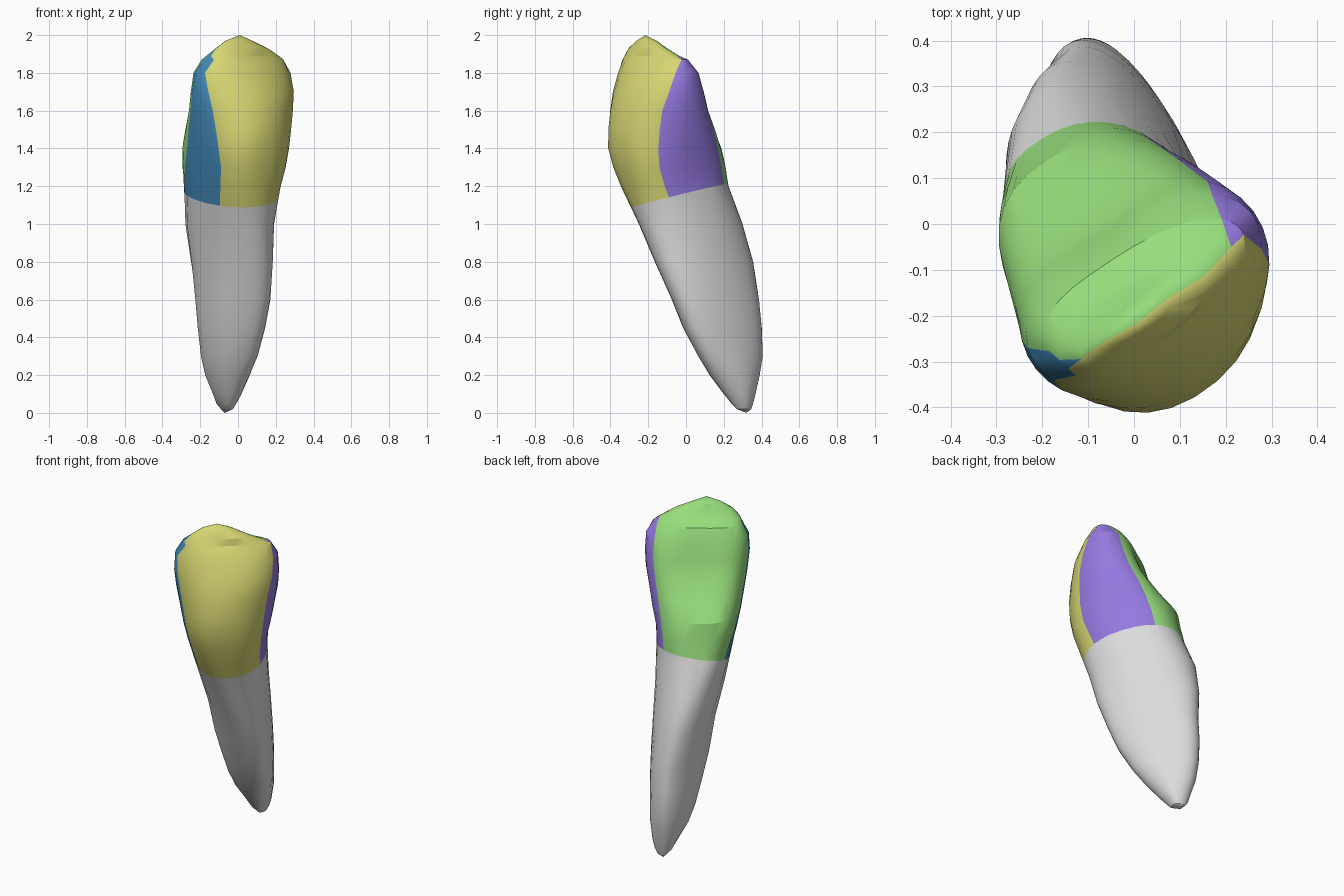
import bpy
import bmesh
from math import sin, cos, pi, radians, copysign
from mathutils import Vector

cube = bpy.data.objects.get("Cube")
if cube:
    bpy.data.objects.remove(cube)


def make_material(name, colour):
    mat = bpy.data.materials.new(name)
    mat.use_nodes = True
    rgba = (*colour, 1.0)
    mat.diffuse_color = rgba
    shader = next(n for n in mat.node_tree.nodes if n.type == 'BSDF_PRINCIPLED')
    shader.inputs["Base Color"].default_value = rgba
    return mat


def interpolate(keys, z):
    """Linear blend of the value rows in keys, a list of (height, values)."""
    if z <= keys[0][0]:
        return keys[0][1]
    for (z0, low), (z1, high) in zip(keys, keys[1:]):
        if z <= z1:
            t = (z - z0) / (z1 - z0)
            return [a + (b - a) * t for a, b in zip(low, high)]
    return keys[-1][1]


# Extent of the tooth at each height:
# z, x min, x max, y min, y max, then min and max along the turned axis
OUTLINE = [
    (.02, -.1, -.04, .27, .345, .105, .155),
    (.05, -.118, -.005, .24, .355, .07, .17),
    (.1, -.14, .025, .2, .368, .04, .183),
    (.2, -.167, .055, .125, .39, -.02, .196),
    (.3, -.182, .09, .065, .405, -.06, .198),
    (.45, -.2, .13, -.015, .4, -.1, .198),
    (.6, -.215, .16, -.075, .385, -.137, .193),
    (.8, -.243, .177, -.165, .355, -.17, .182),
    (1, -.278, .19, -.25, .3, -.221, .17),
    (1.2, -.295, .235, -.345, .225, -.265, .165),
    (1.3, -.3, .26, -.385, .21, -.288, .17),
    (1.4, -.302, .277, -.412, .187, -.31, .193),
    (1.5, -.287, .287, -.412, .165, -.327, .209),
    (1.6, -.267, .297, -.402, .13, -.344, .226),
    (1.7, -.252, .297, -.387, .105, -.355, .232),
    (1.8, -.237, .28, -.36, .07, -.349, .226),
    (1.87, -.19, .24, -.335, .01, -.31, .187),
    (1.89, -.165, .2, -.325, -.035, -.3, .148),
    (1.93, -.11, .15, -.305, -.1, -.26, .064),
    (1.97, -.05, .08, -.262, -.155, -.198, -.031),
]
ROOT_TIP = (-.07, .32, 0)
CUSP_TIP = (.01, -.215, 2)

# Squareness of the section: pointed in the root, boxy round the neck
SQUARENESS = [(.6, [2.2]), (1, [2]), (1.2, [1.75]), (1.3, [1.65]),
              (1.4, [1.75]), (1.6, [2])]

# Where each crown surface starts round the ring, in degrees:
# outer face, side face, inner face, other side face
BORDERS = [
    (1.12, (-150, -36, 42, 130)),
    (1.2, (-150, -36, 37, 141)),
    (1.35, (-150, -36, 36, 160)),
    (1.6, (-154, -35, 34, 163)),
    (1.8, (-162, -24, 33, 168)),
    (1.87, (-151, -5, 21, 172)),
    (1.89, (-166, 0, 0, 177)),
    (1.93, (-180, 0, 0, 180)),
]
COLUMNS = (10, 6, 12, 4)

# The long axis of the section is turned away from the grid
TURN = radians(34)
C, S = cos(TURN), sin(TURN)
ACROSS = Vector((C, S, 0))
INWARD = Vector((-S, C, 0))


def ring_angles(z):
    starts = list(interpolate(BORDERS, z))
    starts.append(starts[0] + 360)
    angles = []
    for i, count in enumerate(COLUMNS):
        step = (starts[i + 1] - starts[i]) / count
        angles += [radians(starts[i] + step * k) for k in range(count)]
    return angles


def power(value, exponent):
    return copysign(abs(value) ** exponent, value)


def ring_points(row):
    """Turned, slightly bent superellipse that fits the extents of the row."""
    z, x0, x1, y0, y1, u0, u1 = row
    q = interpolate(SQUARENESS, z)[0]
    round_power = 2 * (q - 1) / q
    a, mid_u = (u1 - u0) / 2, (u0 + u1) / 2
    mid_x, mid_y = (x0 + x1) / 2, (y0 + y1) / 2
    b = max(((y1 - y0) / 2) ** q - (S * a) ** q, .0004) ** (1 / q) / C

    # Bend and inward centre that agree with the middle of both extents
    bend_x = C * (S * b) ** 2 / ((C * a) ** 2 + (S * b) ** 2)
    bend_y = S * (C * b) ** 2 / ((S * a) ** 2 + (C * b) ** 2)
    dx, dy = mid_x - C * mid_u, mid_y - S * mid_u
    bend = (dx * C + dy * S) / (bend_x * C + bend_y * S)
    limit = .4 * min(a, b)
    bend = max(-limit, min(limit, bend))
    mid_v = (dy - bend_y * bend) / C

    # The inner face is hollowed behind the cutting edge
    hollow = .33 * max(0, sin(pi * (z - 1.4) / .55)) if z > 1.4 else 0
    points = []
    for angle in ring_angles(z):
        depth = b * power(sin(angle), round_power)
        if depth > 0:
            depth *= 1 - hollow * sin(angle) ** 4
        u = mid_u + a * power(cos(angle), round_power) + bend * sin(angle) ** 2
        points.append(ACROSS * u + INWARD * (mid_v + depth) + Vector((0, 0, z)))
    return points


# Loft the root and crown as one closed skin
bm = bmesh.new()
rings = [[bm.verts.new(p) for p in ring_points(row)] for row in OUTLINE]
column_material = [m + 1 for m, count in enumerate(COLUMNS) for _ in range(count)]
total = len(column_material)
root_end = bm.verts.new(ROOT_TIP)
cusp_end = bm.verts.new(CUSP_TIP)
for i, material in enumerate(column_material):
    j = (i + 1) % total
    bm.faces.new((root_end, rings[0][j], rings[0][i])).material_index = material
    for low, high in zip(rings, rings[1:]):
        face = bm.faces.new((low[i], low[j], high[j], high[i]))
        face.material_index = material
    bm.faces.new((rings[-1][i], rings[-1][j], cusp_end)).material_index = material
bmesh.ops.remove_doubles(bm, verts=bm.verts, dist=.0005)

# Cut the sloping neck line and colour everything under it as root
neck = Vector((0, 0, 1.16))
slope = Vector((-.02, -.25, 1)).normalized()
bmesh.ops.bisect_plane(bm, geom=bm.verts[:] + bm.edges[:] + bm.faces[:],
                       dist=.0005, plane_co=neck, plane_no=slope)
for face in bm.faces:
    if (face.calc_center_median() - neck).dot(slope) < 0:
        face.material_index = 0
bmesh.ops.recalc_face_normals(bm, faces=bm.faces)

mesh = bpy.data.meshes.new("tooth")
bm.to_mesh(mesh)
bm.free()
for name, colour in (
    ("root grey", (.72, .72, .72)),
    ("outer face yellow", (.68, .67, .17)),
    ("side face purple", (.3, .19, .74)),
    ("inner face green", (.31, .72, .2)),
    ("side face blue", (.055, .26, .5)),
):
    mesh.materials.append(make_material(name, colour))
tooth = bpy.data.objects.new("tooth", mesh)
bpy.context.collection.objects.link(tooth)

# Smooth the skin but keep the cutting edge crisp
bpy.context.view_layer.objects.active = tooth
tooth.select_set(True)
bpy.ops.object.shade_smooth_by_angle(angle=radians(25))
